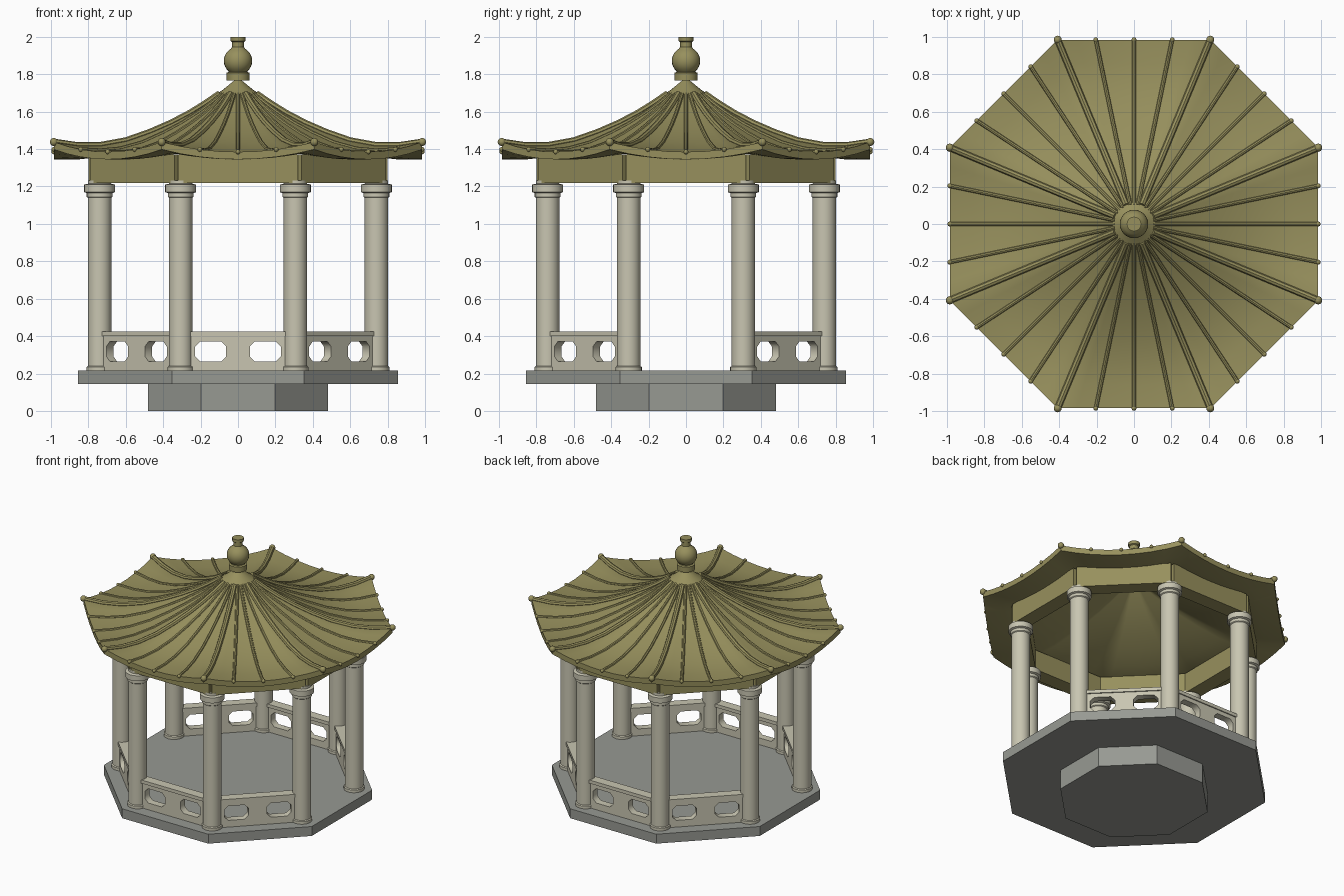
import bpy, bmesh, math
from mathutils import Matrix, Vector

cube = bpy.data.objects.get("Cube")
if cube:
    bpy.data.objects.remove(cube)

SIDES = 8
STEP = math.tau / SIDES
TAN = math.tan(STEP / 2)


def material(name, rgb):
    m = bpy.data.materials.new(name)
    m.use_nodes = True
    m.diffuse_color = (*rgb, 1)
    m.node_tree.nodes["Principled BSDF"].inputs["Base Color"].default_value = (*rgb, 1)
    return m


OLIVE = material("olive roof tile", (0.31, 0.28, 0.11))
CREAM = material("cream stone", (0.58, 0.56, 0.44))
GREY = material("grey stone", (0.31, 0.32, 0.29))


def add(name, data, mat, smooth=False):
    """Link a mesh or curve, turn it into a mesh and shade it."""
    ob = bpy.data.objects.new(name, data)
    bpy.context.collection.objects.link(ob)
    if mat.name not in data.materials:
        data.materials.append(mat)
    bpy.ops.object.select_all(action='DESELECT')
    ob.select_set(True)
    bpy.context.view_layer.objects.active = ob
    if ob.type == 'CURVE':
        bpy.ops.object.convert(target='MESH')
        ob = bpy.context.object
    if smooth:
        bpy.ops.object.shade_smooth_by_angle(angle=math.radians(35))
    return ob


def from_bmesh(name, bm, mat, smooth=False):
    bmesh.ops.recalc_face_normals(bm, faces=bm.faces)
    me = bpy.data.meshes.new(name)
    bm.to_mesh(me)
    bm.free()
    return add(name, me, mat, smooth)


def lathe(name, profile, mat, segments=24):
    """Solid of revolution from (radius, height) pairs."""
    bm = bmesh.new()
    rings = [[bm.verts.new((r * math.cos(a), r * math.sin(a), z))
              for a in (math.tau * i / segments for i in range(segments))]
             for r, z in profile]
    for lo, hi in zip(rings, rings[1:]):
        for i in range(segments):
            j = (i + 1) % segments
            bm.faces.new((lo[i], lo[j], hi[j], hi[i]))
    bm.faces.new(rings[0])
    bm.faces.new(rings[-1])
    return from_bmesh(name, bm, mat, True)


def octagon(name, apothem, z0, z1, mat):
    bm = bmesh.new()
    r = apothem / math.cos(STEP / 2)
    bmesh.ops.create_cone(bm, cap_ends=True, segments=SIDES, radius1=r, radius2=r,
                          depth=z1 - z0, matrix=Matrix.Translation((0, 0, (z0 + z1) / 2))
                          @ Matrix.Rotation(STEP / 2, 4, 'Z'))
    return from_bmesh(name, bm, mat)


def box(name, size, centre, mat):
    bm = bmesh.new()
    bmesh.ops.create_cube(bm, size=1, matrix=Matrix.Translation(centre) @ Matrix.Diagonal((*size, 1)))
    return from_bmesh(name, bm, mat)


def around(ob, sides):
    """Repeat a part built on the -y side on the given sides."""
    base, name = ob.matrix_basis.copy(), ob.name
    for n, k in enumerate(sides):
        part = ob if n == 0 else ob.copy()
        if n:
            bpy.context.collection.objects.link(part)
        part.name = f"{name}_{n + 1}"
        part.matrix_basis = Matrix.Rotation(k * STEP, 4, 'Z') @ base


# Stone platform
octagon("lower_step", 0.48, 0, 0.145, GREY)
octagon("platform", 0.855, 0.145, 0.215, GREY)

# Columns with foot ring and capital
column = lathe("column", [(0.07, 0.21), (0.07, 0.235), (0.063, 0.24), (0.063, 1.14),
                          (0.069, 1.145), (0.069, 1.165), (0.083, 1.17), (0.083, 1.21),
                          (0.062, 1.215), (0.062, 1.233)], CREAM)
column.location = (0.74 * TAN, -0.74, 0)
around(column, range(SIDES))

# Beams under the roof, open at the outer corners
around(box("beam", (0.64, 0.11, 0.15), (0, -0.745, 1.295), OLIVE), range(SIDES))

# Balustrades on every side but the two entrances
def closed_spline(curve, points):
    s = curve.splines.new('POLY')
    s.points.add(len(points) - 1)
    for p, (x, y) in zip(s.points, points):
        p.co = (x, y, 0, 1)
    s.use_cyclic_u = True


panel = bpy.data.curves.new("balustrade", 'CURVE')
panel.dimensions = '2D'
panel.fill_mode = 'BOTH'
panel.extrude = 0.027
closed_spline(panel, [(-0.3, 0.21), (0.3, 0.21), (0.3, 0.405), (-0.3, 0.405)])
for cx in (-0.146, 0.146):
    w, h, c = 0.083, 0.053, 0.027
    closed_spline(panel, [(cx + x, 0.318 + y) for x, y in
                          ((-w + c, -h), (w - c, -h), (w, -h + c), (w, h - c),
                           (w - c, h), (-w + c, h), (-w, h - c), (-w, -h + c))])
fenced = [k for k in range(SIDES) if k % 4 != 2]
fence = add("balustrade", panel, CREAM)
fence.matrix_basis = Matrix.Translation((0, -0.74, 0)) @ Matrix.Rotation(math.pi / 2, 4, 'X')
around(fence, fenced)
around(box("handrail", (0.6, 0.07, 0.025), (0, -0.74, 0.413), CREAM), fenced)

# Sweeping roof: height along the middle of a side, lifted toward the corners
EAVE = 0.985
PROFILE = [(0.06, 1.725), (0.1, 1.695), (0.18, 1.64), (0.26, 1.59), (0.36, 1.536), (0.47, 1.485),
           (0.6, 1.433), (0.74, 1.397), (0.86, 1.384), (EAVE, 1.385)]


def roof_point(a, z, s, k):
    """Point at distance a from the axis, s from -1 to 1 across side k."""
    lift = 0.053 * (a / EAVE) ** 3 * s * s
    return Matrix.Rotation(k * STEP, 3, 'Z') @ Vector((s * a * TAN, -a, z + lift))


ACROSS = 8
bm = bmesh.new()
shell = []
for drop in (0, 0.04):
    shell.append([[bm.verts.new(roof_point(a, z - drop, 2 * i / ACROSS - 1, k))
                   for k in range(SIDES) for i in range(ACROSS)] for a, z in PROFILE])
top, under = shell
count = SIDES * ACROSS
for i in range(count):
    j = (i + 1) % count
    for rows in shell:
        for lo, hi in zip(rows, rows[1:]):
            bm.faces.new((lo[i], lo[j], hi[j], hi[i]))
    for end in (0, -1):
        bm.faces.new((top[end][i], top[end][j], under[end][j], under[end][i]))
from_bmesh("roof", bm, OLIVE, True)

# Tile ribs and heavier hip ridges, with rounded ends at the eave
def ribs(name, radius, offsets, tip):
    cu = bpy.data.curves.new(name, 'CURVE')
    cu.dimensions = '3D'
    cu.bevel_depth = radius
    cu.bevel_resolution = 2
    cu.use_fill_caps = True
    ends = bmesh.new()
    for k in range(SIDES):
        for s in offsets:
            pts = [roof_point(a, z, s, k) for a, z in PROFILE[1:]]
            sp = cu.splines.new('POLY')
            sp.points.add(len(pts) - 1)
            for p, co in zip(sp.points, pts):
                p.co = (*co, 1)
            bmesh.ops.create_uvsphere(ends, u_segments=10, v_segments=6, radius=tip,
                                      matrix=Matrix.Translation(pts[-1]))
    add(name, cu, OLIVE, True)
    from_bmesh(name + "_ends", ends, OLIVE, True)


ribs("tile_ribs", 0.011, (-0.5, 0, 0.5), 0.013)
ribs("hip_ridges", 0.018, (1,), 0.022)

# Roof cap and finial
lathe("roof_cap", [(0.115, 1.695), (0.08, 1.718), (0.01, 1.775)], OLIVE)
bulb = [(0.076 * math.cos(t), 1.872 + 0.074 * math.sin(t))
        for t in (math.radians(d) for d in range(-50, 66, 12))]
lathe("finial", [(0.062, 1.768), (0.062, 1.808), (0.05, 1.812)] + bulb +
      [(0.031, 1.945), (0.031, 1.972), (0.039, 1.977), (0.039, 2.0)], OLIVE)
